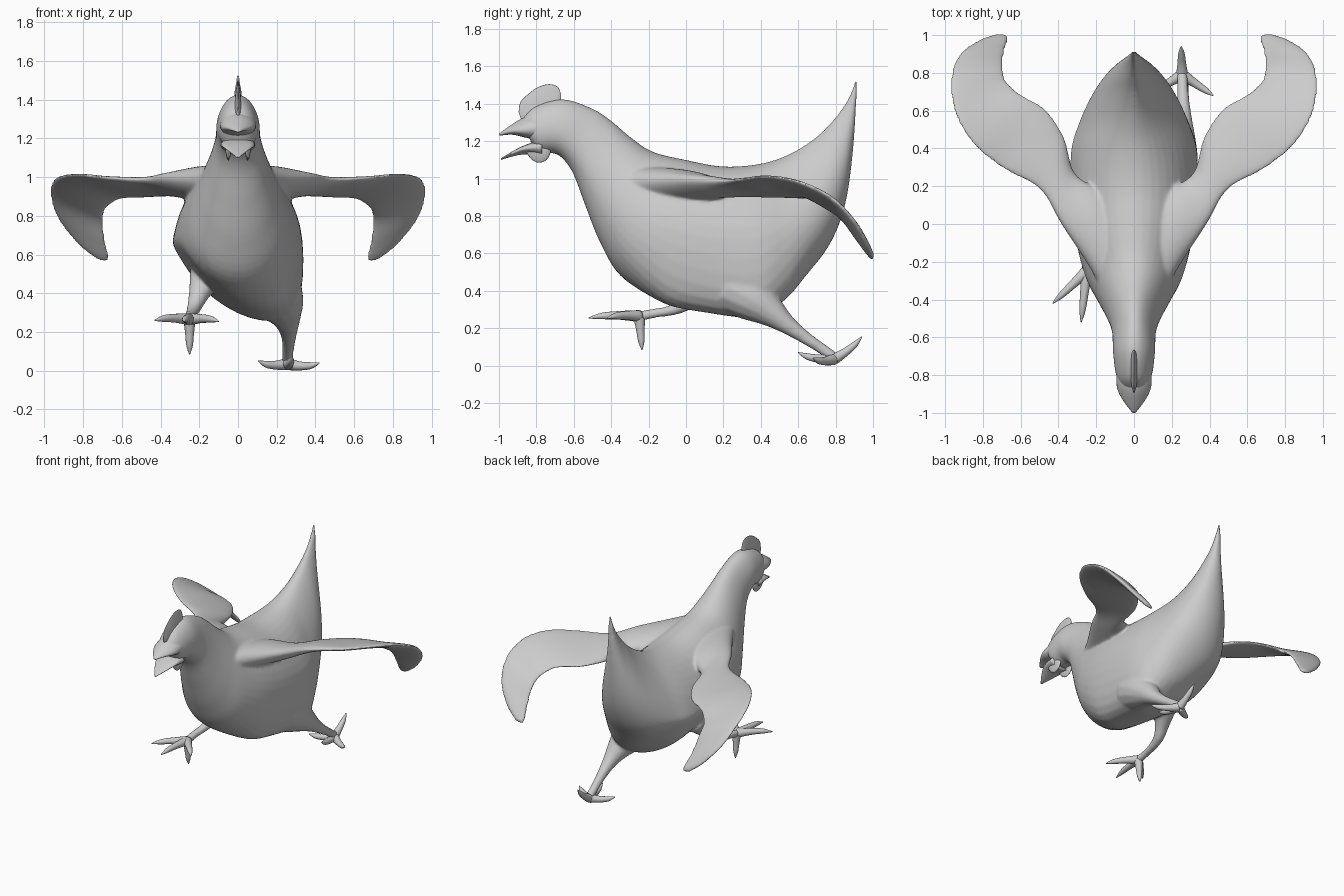
import bpy, bmesh, math
from mathutils import Vector


def spline(rows, steps):
    """Catmull-Rom through rows of numbers."""
    out = []
    for i in range(len(rows) - 1):
        p0, p1, p2, p3 = (rows[max(i - 1, 0)], rows[i], rows[i + 1],
                          rows[min(i + 2, len(rows) - 1)])
        for s in range(steps):
            t = s / steps
            out.append([0.5 * (2 * b + (c - a) * t + (2 * a - 5 * b + 4 * c - d) * t * t
                               + (3 * b - a - 3 * c + d) * t ** 3)
                        for a, b, c, d in zip(p0, p1, p2, p3)])
    out.append(rows[-1])
    return out


def loft(name, sections, side=(1, 0, 0), seg=24, steps=4):
    """Skin oval sections, each (edge a, edge b, half width, taper)."""
    side = Vector(side).normalized()
    rows = spline([[*a, *b, w, k] for a, b, w, k in sections], steps)
    bm = bmesh.new()
    rings = []
    for r in rows:
        a, b, w, k = Vector(r[:3]), Vector(r[3:6]), max(r[6], 0.002), r[7]
        mid, half, ring = (a + b) / 2, (a - b) / 2, []
        for i in range(seg):
            t = math.tau * i / seg
            ring.append(bm.verts.new(mid + half * math.cos(t)
                                     + side * w * math.sin(t) * (1 - k * math.cos(t))))
        rings.append(ring)
    for r, q in zip(rings, rings[1:]):
        for i in range(seg):
            j = (i + 1) % seg
            bm.faces.new((r[i], r[j], q[j], q[i]))
    bm.faces.new(rings[0])
    bm.faces.new(rings[-1])
    bmesh.ops.recalc_face_normals(bm, faces=bm.faces)
    for f in bm.faces:
        f.smooth = True
    me = bpy.data.meshes.new(name)
    bm.to_mesh(me)
    bm.free()
    ob = bpy.data.objects.new(name, me)
    bpy.context.collection.objects.link(ob)
    return ob


def profile(name, rows, x=0, **kw):
    """Loft from side-view rows: top y, top z, bottom y, bottom z, half width, taper."""
    return loft(name, [((x, a, b), (x, c, d), w, k) for a, b, c, d, w, k in rows], **kw)


def tube(name, pts, seg=14):
    """Tapered round limb through (x, y, z, radius)."""
    d = (Vector(pts[-1][:3]) - Vector(pts[0][:3])).normalized()
    u = d.orthogonal().normalized()
    return loft(name, [(Vector(p[:3]) + u * p[3], Vector(p[:3]) - u * p[3], p[3], 0)
                       for p in pts], d.cross(u), seg)


def clamp(v):
    v = min(max(v, 0), 1)
    return v * v * (3 - 2 * v)


# Head, neck, trunk and tail in one skin
body = profile("body", [
    (-.88, 1.31, -.84, 1.22, .06, 0), (-.81, 1.385, -.79, 1.14, .095, .1),
    (-.66, 1.425, -.69, 1.13, .11, .15), (-.5, 1.375, -.61, 1.04, .115, .2),
    (-.4, 1.31, -.54, .86, .145, .2), (-.3, 1.225, -.46, .66, .195, .15),
    (-.18, 1.145, -.35, .48, .255, .12), (0, 1.10, -.16, .37, .305, .1),
    (.2, 1.065, .1, .32, .33, .12), (.4, 1.08, .37, .30, .325, .25),
    (.55, 1.13, .53, .39, .27, .42), (.68, 1.21, .69, .54, .2, .5),
    (.77, 1.295, .79, .69, .14, .5), (.84, 1.385, .855, .88, .08, .5),
    (.88, 1.46, .893, 1.15, .035, .3), (.914, 1.55, .912, 1.43, .014, 0)],
    seg=40, steps=5)
# Belly hangs lower on the side of the trailing leg
for v in body.data.vertices:
    x, y, z = v.co
    v.co.z -= .46 * x * clamp((.75 - z) / .35) * clamp((y + .4) / .35) * clamp((.75 - y) / .2)

# Wings: leading edge, trailing edge, half thickness
wing = [((.12, -.44, 1.0), (.12, .16, .93), .10),
        ((.24, -.22, 1.0), (.22, .20, .93), .085),
        ((.385, .0, 1.0), (.32, .28, .92), .052),
        ((.5, .185, .99), (.37, .46, .91), .034),
        ((.69, .29, 1.0), (.47, .61, .90), .026),
        ((.85, .42, 1.015), (.6, .69, .89), .023),
        ((.95, .59, .99), (.675, .76, .84), .022),
        ((.972, .77, .905), (.69, .84, .78), .022),
        ((.925, .90, .775), (.685, .91, .68), .022),
        ((.82, .975, .65), (.665, .97, .60), .02),
        ((.73, 1.005, .58), (.665, .998, .57), .014)]
skin = [body]
for s, label in ((1, "right_wing"), (-1, "left_wing")):
    skin.append(loft(label, [((s * a[0], *a[1:]), (s * b[0], *b[1:]), w, 0)
                             for a, b, w in wing], (0, .4, .9), 32, 6))

# Legs: one stretched back, one lifted forward
skin.append(tube("right_leg", [(.18, .24, .42, .15), (.215, .36, .355, .125),
                               (.245, .46, .285, .082), (.26, .54, .22, .052),
                               (.262, .63, .155, .036), (.258, .72, .095, .03),
                               (.255, .79, .045, .03)]))
skin.append(tube("left_leg", [(-.16, .14, .50, .09), (-.2, .06, .40, .055), (-.225, .0, .33, .038),
                              (-.24, -.08, .295, .03), (-.25, -.17, .28, .027),
                              (-.25, -.25, .265, .03)]))

# Merge trunk, wings and legs into one blended surface
with bpy.context.temp_override(active_object=body, object=body,
                               selected_objects=skin, selected_editable_objects=skin):
    bpy.ops.object.join()
remesh = body.modifiers.new("blend", 'REMESH')
remesh.mode = 'VOXEL'
remesh.voxel_size = .0085
remesh.use_smooth_shade = True
soft = body.modifiers.new("soften", 'SMOOTH')
soft.factor = .5
soft.iterations = 16

# Toes
feet = {"right": ((.255, .79, .035), [(.28, .60, .07), (.42, .68, .04),
                                      (.105, .70, .05), (.25, .94, .155)]),
        "left": ((-.25, -.25, .265), [(-.28, -.52, .255), (-.43, -.42, .26),
                                      (-.1, -.42, .255), (-.25, -.235, .085)])}
for label, (hub, tips) in feet.items():
    h = Vector(hub)
    for i, tip in enumerate(tips):
        t = Vector(tip)
        bend = Vector((0, 0, -.012 if label == "right" else .008 * (i < 3)))
        tube(f"{label}_toe_{i + 1}", [(*h, .032), (*(h.lerp(t, .4) + bend), .023),
                                      (*(h.lerp(t, .75) + bend), .017), (*t, .003)])

# Open beak
profile("upper_beak", [(-.77, 1.35, -.77, 1.2, .095, 0), (-.87, 1.325, -.86, 1.22, .087, .3),
                       (-.945, 1.28, -.93, 1.235, .055, .3), (-1.0, 1.24, -.995, 1.23, .01, 0)])
profile("lower_beak", [(-.77, 1.21, -.77, 1.12, .09, 0), (-.86, 1.18, -.86, 1.13, .078, -.3),
                       (-.93, 1.145, -.93, 1.118, .046, -.3), (-.99, 1.108, -.99, 1.1, .008, 0)])

# Comb and wattles
profile("comb", [(-.895, 1.355, -.88, 1.31, .004, 0), (-.885, 1.41, -.84, 1.28, .012, .6),
                 (-.84, 1.455, -.81, 1.3, .015, .6), (-.79, 1.49, -.78, 1.33, .015, .6),
                 (-.73, 1.505, -.73, 1.35, .014, .6), (-.685, 1.49, -.69, 1.36, .012, .6),
                 (-.668, 1.45, -.67, 1.38, .005, 0)])
for s, label in ((1, "right_wattle"), (-1, "left_wattle")):
    profile(label, [(-.85, 1.15, -.85, 1.135, .004, 0), (-.83, 1.18, -.825, 1.102, .014, -.3),
                    (-.785, 1.2, -.785, 1.085, .016, -.3), (-.745, 1.18, -.745, 1.1, .014, -.3),
                    (-.725, 1.15, -.725, 1.135, .004, 0)], x=s * .05)
